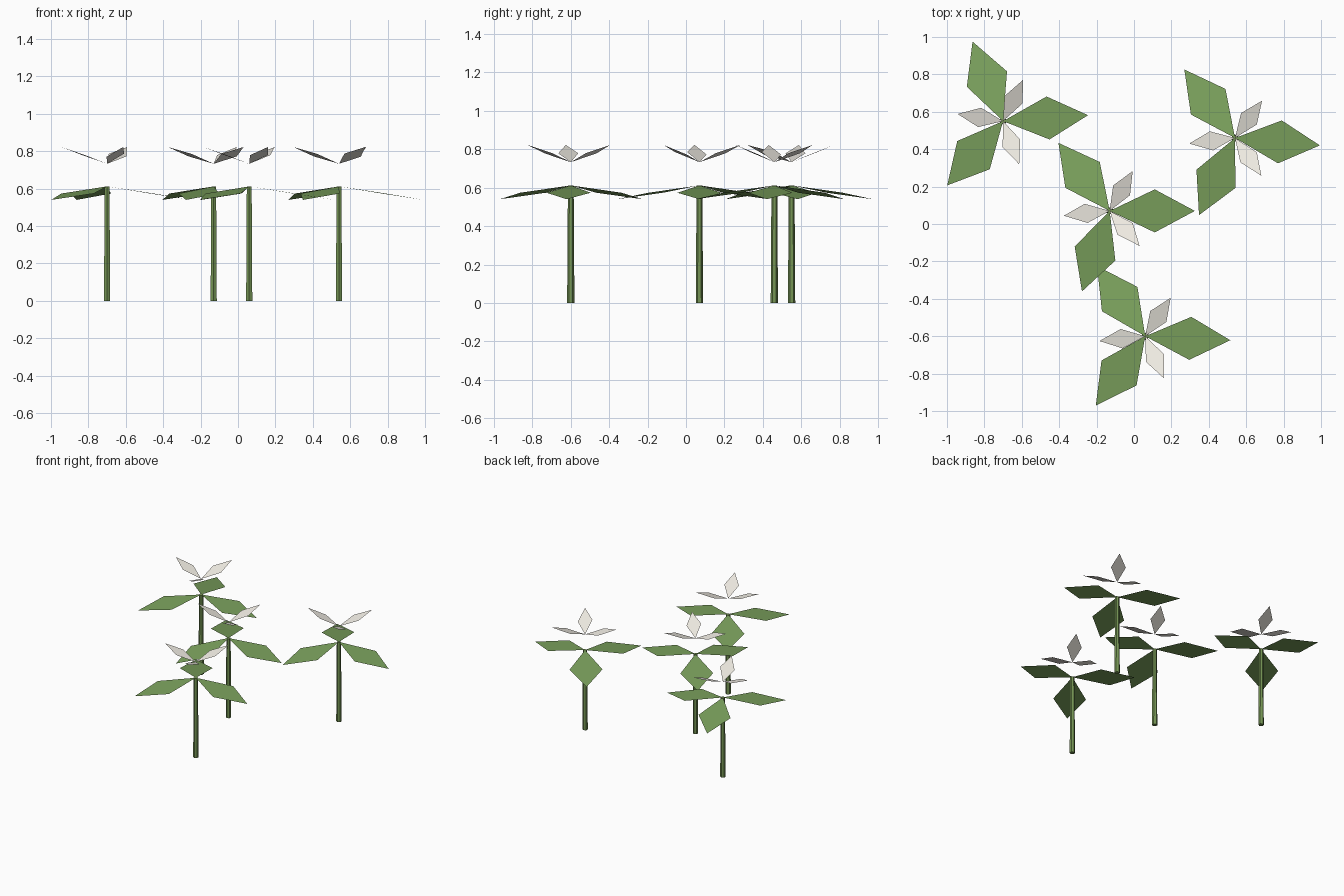
import bpy, bmesh
from math import radians
from mathutils import Matrix

if "Cube" in bpy.data.objects:
    bpy.data.objects.remove(bpy.data.objects["Cube"])


def material(name, rgb):
    m = bpy.data.materials.new(name)
    m.diffuse_color = (*rgb, 1)
    m.use_nodes = True
    m.node_tree.nodes["Principled BSDF"].inputs["Base Color"].default_value = m.diffuse_color
    return m


GREEN = material("leaf_green", (0.20, 0.36, 0.11))
STEM = material("stem_green", (0.18, 0.30, 0.09))
CREAM = material("petal_cream", (0.86, 0.83, 0.76))


def finish(name, bm, mat, loc):
    me = bpy.data.meshes.new(name)
    bm.to_mesh(me)
    bm.free()
    me.materials.append(mat)
    ob = bpy.data.objects.new(name, me)
    ob.location = loc
    bpy.context.collection.objects.link(ob)


def blade(bm, length, width, mid, pitch, yaw, roll=0):
    # one flat four-sided blade, pointing outward from the stem
    m = (Matrix.Rotation(radians(yaw), 4, 'Z') @ Matrix.Rotation(radians(-pitch), 4, 'Y')
         @ Matrix.Rotation(radians(-roll), 4, 'X'))
    pts = [(0, 0, 0), (mid, -width / 2, 0), (length, 0, 0), (mid, width / 2, 0)]
    bm.faces.new([bm.verts.new(m @ Matrix.Translation(p).translation) for p in pts])


# x, y, leaf directions, petal (direction, roll)
plants = [
    (-0.70, 0.55, (4, 111, 229), ((171, 0), (64, -8), (-69.5, -10))),
    (0.54, 0.46, (-5, 126.5, 245), ((187, -8), (54, 0), (-55, 10))),
    (-0.13, 0.07, (0, 127, 251), ((186, -8), (60, 0), (-49.5, 8))),
    (0.06, -0.60, (-2.7, 124.5, 234.5), ((186, 0), (56.5, 0), (-66, 0))),
]

for i, (x, y, leaves, petals) in enumerate(plants, 1):
    # six-sided tapered stem
    bm = bmesh.new()
    bmesh.ops.create_cone(bm, cap_ends=True, segments=6, radius1=0.019, radius2=0.015,
                          depth=0.612, matrix=Matrix.Translation((0, 0, 0.306)))
    finish(f"stem_{i}", bm, STEM, (x, y, 0))
    # three drooping leaves
    bm = bmesh.new()
    for yaw in leaves:
        blade(bm, 0.461, 0.23, 0.244, -9, yaw)
    finish(f"leaves_{i}", bm, GREEN, (x, y, 0.612))
    # three raised petals
    bm = bmesh.new()
    for yaw, roll in petals:
        blade(bm, 0.262, 0.104, 0.135, 20, yaw, roll)
    finish(f"petals_{i}", bm, CREAM, (x, y, 0.733))
